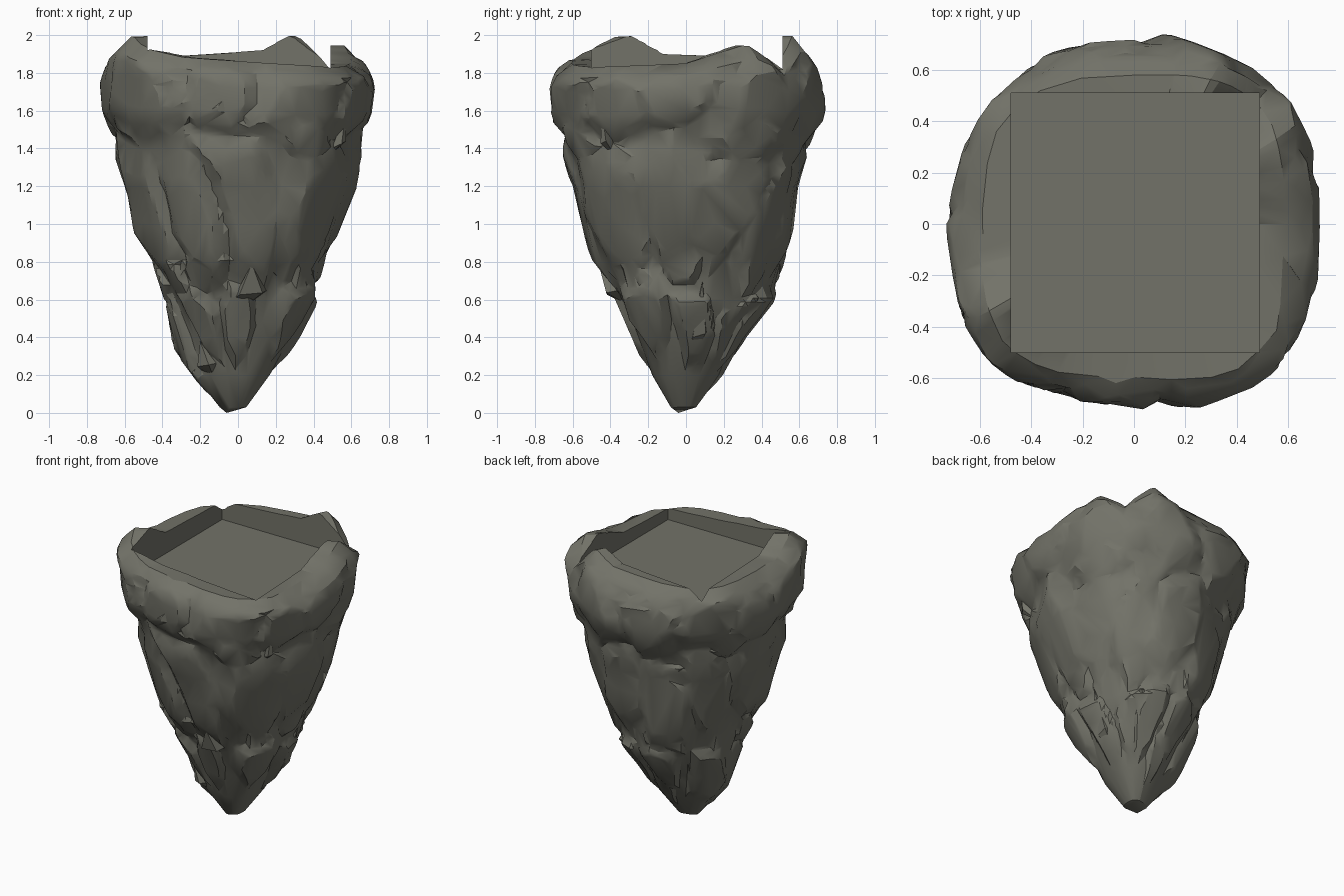
import bpy, bmesh, math, random
from math import sin, cos, radians, degrees, pi, tau

random.seed(11)
if "Cube" in bpy.data.objects:
    bpy.data.objects.remove(bpy.data.objects["Cube"])

stone = bpy.data.materials.new("grey_stone")
stone.use_nodes = True
colour = (0.17, 0.17, 0.14, 1)
stone.diffuse_color = colour
bsdf = next(n for n in stone.node_tree.nodes if n.type == 'BSDF_PRINCIPLED')
bsdf.inputs["Base Color"].default_value = colour
bsdf.inputs["Roughness"].default_value = 0.9

# Rock outline: height, then reach towards -x, +x, -y, +y
LEVELS = [(.03, .11, .05, .09, .06), (.2, .26, .19, .2, .2), (.4, .33, .31, .28, .31),
          (.6, .4, .41, .37, .47), (.8, .48, .46, .48, .52), (1.2, .58, .6, .58, .58),
          (1.4, .65, .64, .66, .65), (1.6, .72, .71, .7, .72), (1.75, .73, .73, .71, .72),
          (1.84, .7, .7, .69, .69), (1.9, .63, .62, .63, .62)]

# Height of the broken rim by compass angle
RIM = [(0, 1.85), (30, 1.95), (45, 1.84), (61, 2), (75, 1.92), (135, 1.88), (195, 1.9),
       (212, 2), (228, 1.92), (245, 1.88), (315, 1.83), (360, 1.85)]

# Swell of the outline at four corners
SWELL = {45: .015, 135: -.02, 225: .015, 305: .04}


def blend(table, key):
    """Linear interpolation of the rows of a table."""
    key = min(max(key, table[0][0]), table[-1][0])
    for low, high in zip(table, table[1:]):
        if key <= high[0]:
            t = (key - low[0]) / (high[0] - low[0])
            return [a + (b - a) * t for a, b in zip(low[1:], high[1:])]


def radius(angle, z):
    left, right, front, back = blend(LEVELS, z)
    c, s = cos(angle), sin(angle)
    a = right if c > 0 else left
    b = back if s > 0 else front
    n = 2.1 + 6 * max(0, z - 1.75)    # squarer towards the rim
    r = (abs(c / a) ** n + abs(s / b) ** n) ** (-1 / n)
    compass = degrees(angle) % 360
    swell = sum(s * max(0, 1 - abs(compass - at) / 40) for at, s in SWELL.items())
    return r + swell * min(1, r * 2)


def surface(angle, z, offset=0.0, scale=1.0):
    """Point on the rock outline, pushed out by offset."""
    r = radius(angle, z)
    r = (r + offset * min(1, r * 3)) * scale
    if z > 1.4:
        top = blend(RIM, degrees(angle) % 360)[0]
        z = 1.4 + (z - 1.4) * (top - 1.4) * 2
    return (r * cos(angle), r * sin(angle), z)


class StoneFace:
    """Flat-topped polygonal chunk, measured as a push on the outline."""

    def __init__(self, compass, z, width, height, push):
        self.angle, self.z, self.push = radians(compass), z, push
        self.width, self.height = width, height
        self.r = radius(self.angle, z)
        self.lean = random.uniform(-.25, .25)
        self.tilt = random.uniform(-.02, .02), random.uniform(-.02, .02)
        turn, count = random.uniform(0, tau), random.choice((5, 6, 7))
        self.sides = []
        for k in range(count):
            a = turn + tau * (k + random.uniform(-.25, .25)) / count
            size = random.uniform(.85, 1.1)
            self.sides.append((cos(a) / size, sin(a) / size))

    def height_at(self, angle, z):
        v = (z - self.z) / self.height
        turn = (angle - self.angle + pi) % tau - pi
        u = (turn * self.r - self.lean * v * self.height) / self.width
        if abs(u) > 1.5 or abs(v) > 1.5:
            return -1
        edge = max(u * a + v * b for a, b in self.sides)
        flat = (u * u - .3) * self.width ** 2 / self.r * .3
        return (self.push + self.tilt[0] * u + self.tilt[1] * v + flat
                - .16 * max(0, edge - .65))


def stone_faces():
    """Three bands of large stones: crown, flank and foot, then small fillers."""
    bands = ((1.67, .24, (222, 262, 298, 330, 356, 38, 68, 103, 137, 165, 192)),
             (1.06, .38, (211, 243, 277, 318, 350, 22, 52, 80, 108, 140, 176)),
             (.46, .24, (236, 270, 325, 12, 65, 100, 150, 190)))
    chunks = []
    for z, height, angles in bands:
        for compass in angles:
            level = z + random.uniform(-.05, .05)
            width = radius(radians(compass), level) * random.uniform(.3, .42)
            chunks.append(StoneFace(compass, level, width, height, random.uniform(0, .02)))
    chunks.append(StoneFace(30, 1.45, .24, .16, .02))
    for _ in range(45):
        z = random.uniform(.2, 1.8)
        width = random.uniform(.05, .08) * (z + 1)
        chunks.append(StoneFace(random.uniform(0, 360), z, width,
                                random.uniform(.1, .2), random.uniform(-.025, 0)))
    return chunks


def make_object(name, bm):
    bmesh.ops.recalc_face_normals(bm, faces=bm.faces)
    mesh = bpy.data.meshes.new(name)
    bm.to_mesh(mesh)
    bm.free()
    mesh.materials.append(stone)
    ob = bpy.data.objects.new(name, mesh)
    bpy.context.collection.objects.link(ob)
    return ob


def finish(ob):
    """Apply the modifiers and smooth all but the hard edges."""
    bpy.ops.object.select_all(action='DESELECT')
    ob.select_set(True)
    bpy.context.view_layer.objects.active = ob
    for mod in list(ob.modifiers):
        bpy.ops.object.modifier_apply(modifier=mod.name)
    bpy.ops.object.shade_smooth_by_angle(angle=radians(28))


def rock_body():
    chunks = stone_faces()
    bm = bmesh.new()
    sides, rows = 128, 84
    turns = [tau * i / sides for i in range(sides)]
    rings = []
    for k in range(rows + 1):
        z = .03 + 1.87 * k / rows
        rings.append([bm.verts.new(surface(a, z, max(-.04, max(c.height_at(a, z) for c in chunks))))
                      for a in turns])
    rings.append([bm.verts.new(surface(a, 1.9, 0, .5)) for a in turns])
    for low, high in zip(rings, rings[1:]):
        for i in range(sides):
            bm.faces.new((low[i - 1], low[i], high[i], high[i - 1]))
    tip = bm.verts.new((-.06, -.04, 0))
    middle = bm.verts.new((0, 0, 1.9))
    for i in range(sides):
        bm.faces.new((tip, rings[0][i], rings[0][i - 1]))
        bm.faces.new((middle, rings[-1][i - 1], rings[-1][i]))
    bmesh.ops.triangulate(bm, faces=bm.faces)
    return make_object("rock_body", bm)


def chip(name, compass, z, width, height, out):
    """Wedge of stone: thin at the top, jutting out at the foot."""
    bm = bmesh.new()
    for u, v, push in ((0, 1, -.02), (-1, -.7, -.03), (-.6, -.5, out), (.6, -.4, out),
                       (1, -.3, -.03), (0, -1, -.06)):
        angle = radians(compass) + u * width / radius(radians(compass), z)
        bm.verts.new(surface(angle, z + v * height, push))
    bmesh.ops.convex_hull(bm, input=bm.verts)
    return make_object(name, bm)


# Square pit cutter
cut = bmesh.new()
bmesh.ops.create_cube(cut, size=1)
for v in cut.verts:
    v.co = (.005 + v.co.x * .97, .005 + v.co.y * 1.01, 2.05 + v.co.z * .6)
cutter = make_object("pit_cutter", cut)
cutter.hide_render = True

# Chiselled body with the pit cut into its top
body = rock_body()
body.modifiers.new("facets", 'DECIMATE').ratio = .16
pit = body.modifiers.new("pit", 'BOOLEAN')
pit.operation = 'DIFFERENCE'
pit.solver = 'EXACT'
pit.object = cutter
finish(body)
bpy.data.objects.remove(cutter)

# Loose chips standing off the body
finish(chip("front_ledge", 279, .68, .1, .11, .03))
finish(chip("lower_front_chip", 226, .29, .06, .09, .02))
finish(chip("side_chip", 12, .5, .06, .2, .02))
finish(chip("corner_sliver", 322, 1.5, .03, .14, .02))
